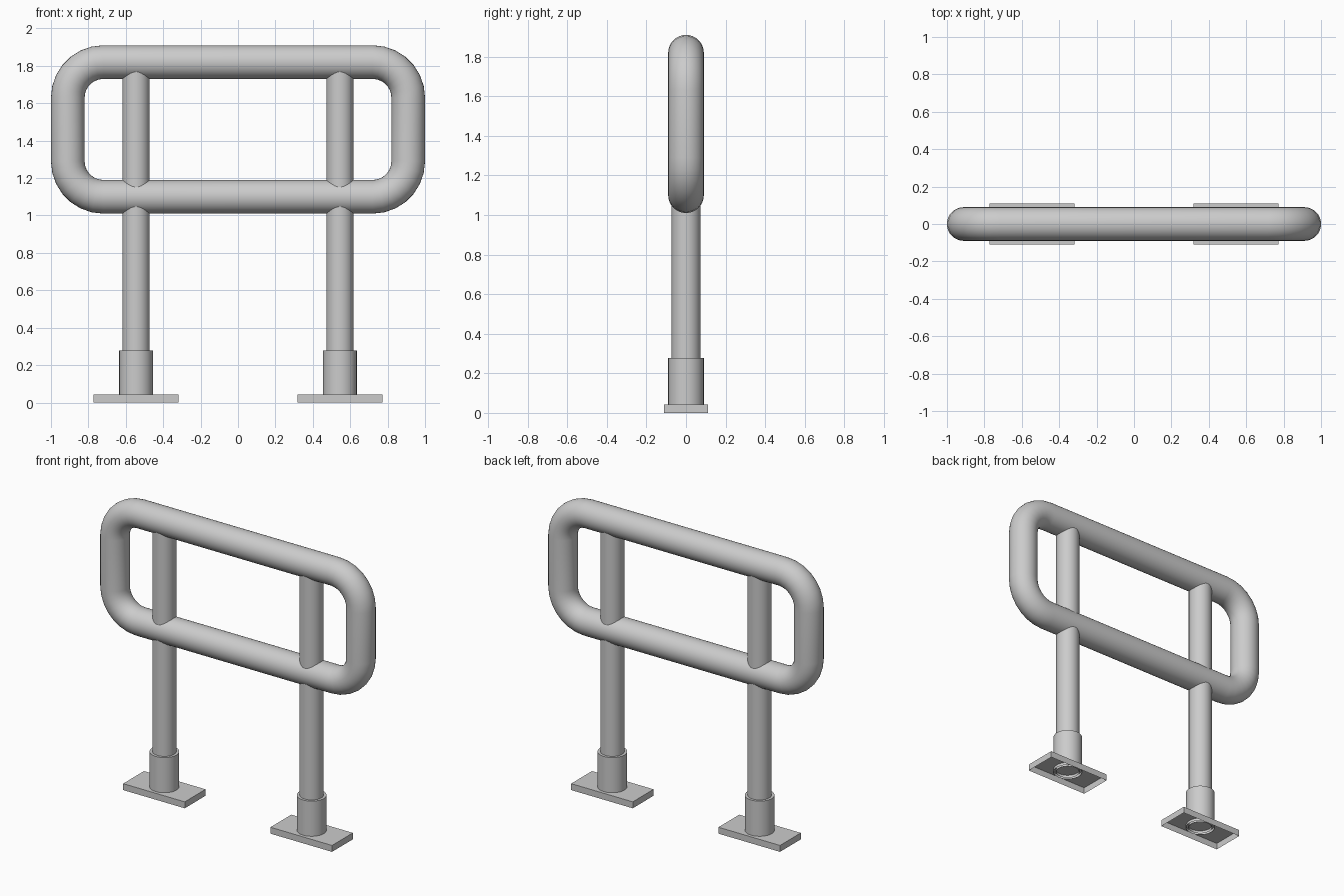
import bpy, bmesh
from math import sin, cos, pi, radians
from mathutils import Vector

if "Cube" in bpy.data.objects:
    bpy.data.objects.remove(bpy.data.objects["Cube"])


def finish(name, bm, smooth=True):
    bmesh.ops.recalc_face_normals(bm, faces=bm.faces)
    me = bpy.data.meshes.new(name)
    bm.to_mesh(me)
    bm.free()
    ob = bpy.data.objects.new(name, me)
    bpy.context.collection.objects.link(ob)
    if smooth:
        bpy.ops.object.select_all(action='DESELECT')
        ob.select_set(True)
        bpy.context.view_layer.objects.active = ob
        bpy.ops.object.shade_smooth_by_angle(angle=radians(35))
    return ob


def bridge(bm, a, b):
    n = len(a)
    for i in range(n):
        j = (i + 1) % n
        bm.faces.new((a[i], a[j], b[j], b[i]))


def lathe(name, x, profile, sides=32):
    """Open revolved shell from (radius, z) points."""
    bm = bmesh.new()
    rings = [[bm.verts.new((x + r * cos(2 * pi * i / sides), r * sin(2 * pi * i / sides), z))
              for i in range(sides)] for r, z in profile]
    for a, b in zip(rings, rings[1:]):
        bridge(bm, a, b)
    return finish(name, bm)


def rail_loop(name, half_w, z_mid, half_h, bend, radius, steps=7, sides=32):
    """Round tube swept along a rounded rectangle in the XZ plane."""
    bm = bmesh.new()
    rings = []
    for k, (sx, sz) in enumerate([(1, 1), (-1, 1), (-1, -1), (1, -1)]):
        centre = Vector((sx * (half_w - bend), 0, z_mid + sz * (half_h - bend)))
        for s in range(steps + 1):
            a = (k + s / steps) * pi / 2
            out = Vector((cos(a), 0, sin(a)))
            rings.append([bm.verts.new(centre + out * (bend + radius * cos(t))
                                       + Vector((0, radius * sin(t), 0)))
                          for t in (2 * pi * i / sides for i in range(sides))])
    for i, ring in enumerate(rings):
        bridge(bm, ring, rings[(i + 1) % len(rings)])
    return finish(name, bm)


def base_plate(name, x, half_x, half_y, height):
    """Flat plate, open underneath."""
    bm = bmesh.new()
    corners = [(-1, -1), (1, -1), (1, 1), (-1, 1)]
    low, top = [[bm.verts.new((x + sx * half_x, sy * half_y, z)) for sx, sy in corners]
                for z in (0, height)]
    bridge(bm, low, top)
    bm.faces.new(top)
    return finish(name, bm, smooth=False)


# Rounded handrail loop
rail_loop("handrail_loop", 0.91, 1.46, 0.36, 0.19, 0.09)

# Posts with sleeves and foot plates on both sides
for side, x in (("left", -0.545), ("right", 0.545)):
    lathe(side + "_post", x, [(0.073, 0.025), (0.073, 1.82)])
    lathe(side + "_sleeve", x, [(0.09, 0.025), (0.09, 0.278), (0.073, 0.278)])
    base_plate(side + "_base_plate", x, 0.228, 0.11, 0.043)
